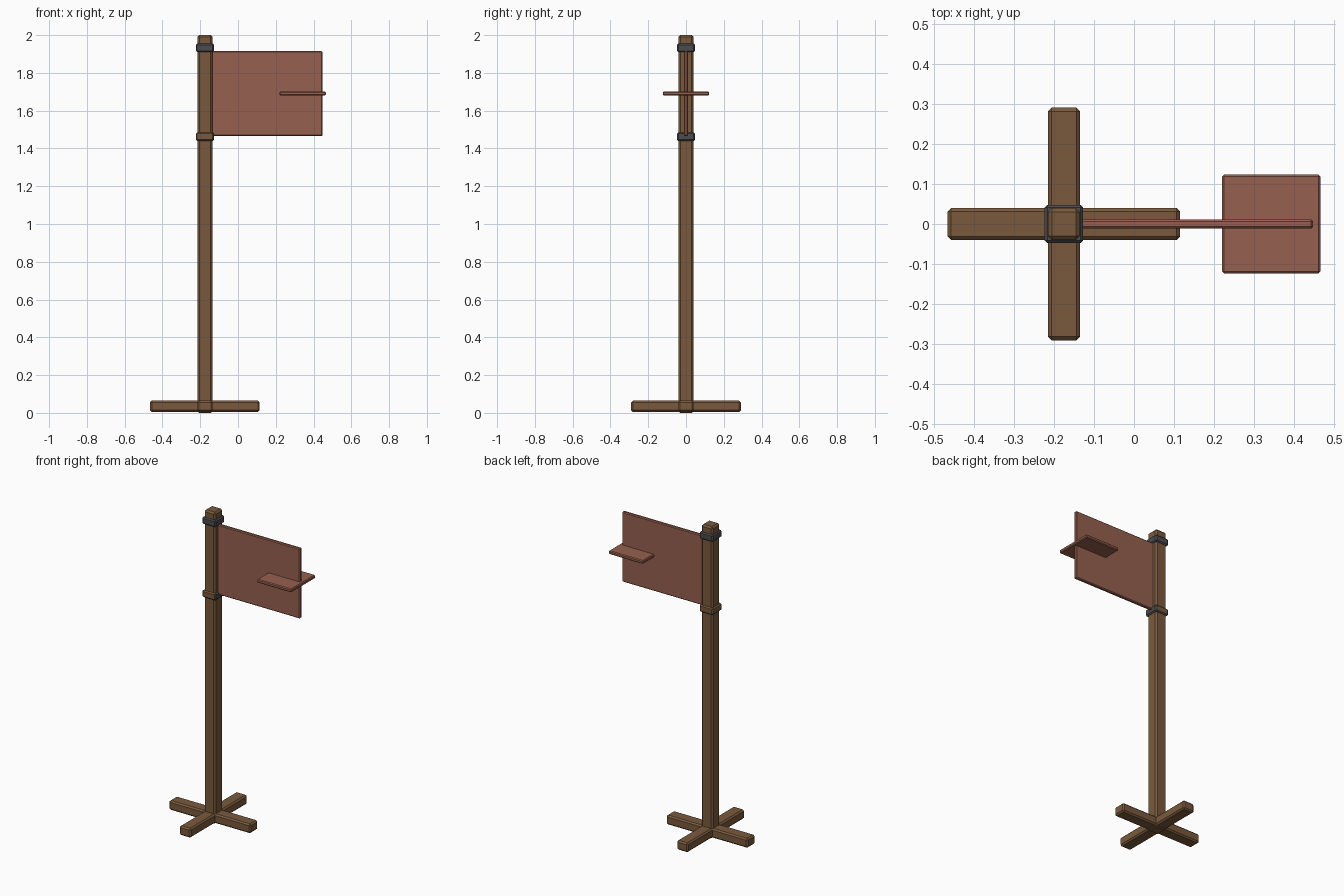
import bpy
import bmesh

cube = bpy.data.objects.get("Cube")
if cube:
    bpy.data.objects.remove(cube, do_unlink=True)


def material(name, srgb):
    color = [((c / 255 + 0.055) / 1.055) ** 2.4 for c in srgb] + [1]
    mat = bpy.data.materials.new(name)
    mat.use_nodes = True
    mat.diffuse_color = color
    bsdf = mat.node_tree.nodes["Principled BSDF"]
    bsdf.inputs["Base Color"].default_value = color
    bsdf.inputs["Roughness"].default_value = 0.8
    return mat


wood = material("brown wood", (122, 90, 61))
red = material("red brown board", (150, 96, 78))
iron = material("dark iron", (76, 76, 79))


def box(name, low, high, bevel, *mats):
    """Chamfered box between two corners."""
    bm = bmesh.new()
    bmesh.ops.create_cube(bm, size=1)
    for v in bm.verts:
        v.co = [(a + b) / 2 + c * (b - a) for a, b, c in zip(low, high, v.co)]
    bmesh.ops.bevel(bm, geom=bm.edges[:], offset=bevel, segments=1,
                    affect='EDGES', clamp_overlap=True)
    bm.normal_update()
    mesh = bpy.data.meshes.new(name)
    bm.to_mesh(mesh)
    bm.free()
    for mat in mats:
        mesh.materials.append(mat)
    obj = bpy.data.objects.new(name, mesh)
    bpy.context.collection.objects.link(obj)
    return obj


PX = -0.175   # post axis
HALF = 0.04   # half width of the timbers
ARM = 0.29    # reach of the foot beams

# Post and crossed feet
box("post", (PX - HALF, -HALF, 0), (PX + HALF, HALF, 2), 0.01, wood)
box("foot_beam_across", (PX - ARM, -HALF, 0.005), (PX + ARM, HALF, 0.065), 0.009, wood)
box("foot_beam_along", (PX - HALF, -ARM, 0.005), (PX + HALF, ARM, 0.065), 0.009, wood)

# Sign board and the small shelf passing through it
box("sign_board", (PX + 0.03, -0.011, 1.465), (0.447, 0.011, 1.915), 0.005, red)
box("shelf", (0.22, -0.123, 1.68), (0.465, 0.123, 1.702), 0.005, red)

# Bands holding the board; the lower one is iron only on its board side and underside
R = 0.048
for name, z in (("upper_band", 1.91), ("lower_band", 1.44)):
    band = box(name, (PX - R, -R, z), (PX + R, R, z + 0.045), 0.007, iron, wood)
    if name == "lower_band":
        for face in band.data.polygons:
            n = face.normal
            face.material_index = 0 if n.x > 0.5 or n.z < -0.5 else 1
